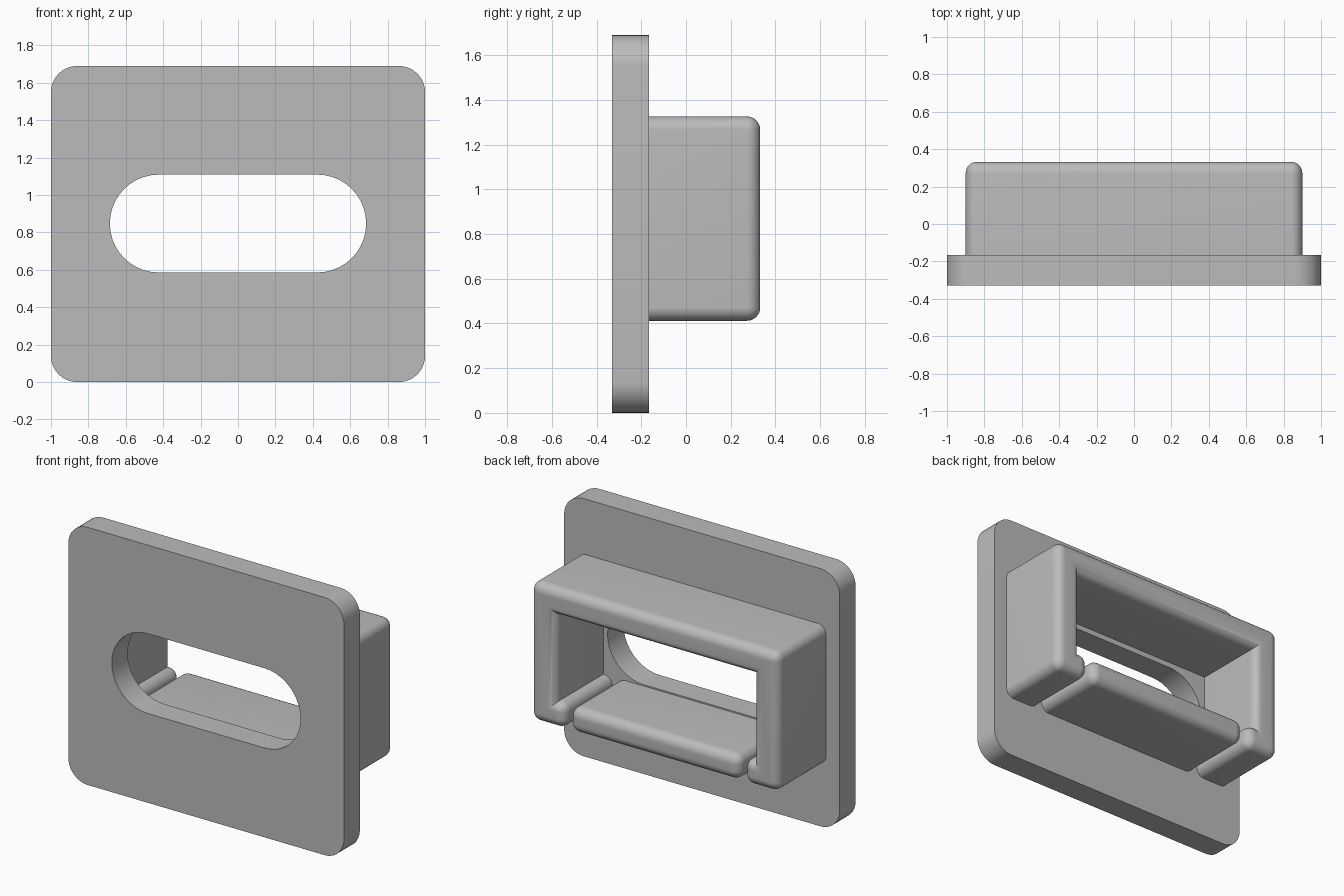
import bpy, bmesh, math
from mathutils import Vector

cube = bpy.data.objects.get("Cube")
if cube:
    bpy.data.objects.remove(cube)

grey = bpy.data.materials.new("mid_grey")
grey.use_nodes = True
colour = (0.5, 0.5, 0.5, 1)
grey.diffuse_color = colour
grey.node_tree.nodes["Principled BSDF"].inputs["Base Color"].default_value = colour

PLATE_FRONT, PLATE_BACK, REAR = -0.33, -0.165, 0.332
FILLET = 0.06


def outline(corners, radius, inset=0.0, steps=10):
    """Anticlockwise x-z outline with rounded convex corners, moved inward by inset."""
    points = []
    for i, corner in enumerate(corners):
        c = Vector(corner)
        into = (c - Vector(corners[i - 1])).normalized()
        out = (Vector(corners[(i + 1) % len(corners)]) - c).normalized()
        inward = Vector((-into.y, into.x)) + Vector((-out.y, out.x))
        if into.cross(out) < 0:
            points.append(c + inward * inset)
            continue
        centre, r = c + inward * radius, radius - inset
        for k in range(steps + 1):
            a = k / steps * math.pi / 2
            points.append(centre + r * (into * math.sin(a) - out * math.cos(a)))
    return points


def rectangle(half_width, bottom, top):
    return [(-half_width, bottom), (half_width, bottom), (half_width, top), (-half_width, top)]


def loft(name, layers, closed=False):
    """Join (outline, y) layers with quads; close the chain or cap both ends."""
    bm = bmesh.new()
    loops = [[bm.verts.new((p.x, y, p.y)) for p in pts] for pts, y in layers]
    pairs = list(zip(loops, loops[1:]))
    if closed:
        pairs.append((loops[-1], loops[0]))
    else:
        bm.faces.new(loops[0])
        bm.faces.new(loops[-1])
    for a, b in pairs:
        for i in range(len(a)):
            bm.faces.new((a[i - 1], a[i], b[i], b[i - 1]))
    bmesh.ops.remove_doubles(bm, verts=bm.verts, dist=0.0003)
    bmesh.ops.recalc_face_normals(bm, faces=bm.faces)
    mesh = bpy.data.meshes.new(name)
    bm.to_mesh(mesh)
    bm.free()
    mesh.materials.append(grey)
    obj = bpy.data.objects.new(name, mesh)
    bpy.context.collection.objects.link(obj)
    bpy.ops.object.select_all(action="DESELECT")
    obj.select_set(True)
    bpy.context.view_layer.objects.active = obj
    bpy.ops.object.shade_smooth_by_angle(angle=math.radians(30))
    return obj


def filleted_block(name, corners):
    """Extrude from the plate to the rear, rounding the rear rim."""
    layers = [(outline(corners, FILLET), PLATE_BACK)]
    for k in range(9):
        a = k / 8 * math.pi / 2
        inset = FILLET * 0.99 * (1 - math.cos(a))
        layers.append((outline(corners, FILLET, inset), REAR - FILLET * (1 - math.sin(a))))
    return loft(name, layers)


# Face plate with a rounded slot
plate = outline(rectangle(1.0, 0.0, 1.69), 0.14)
slot = outline(rectangle(0.685, 0.586, 1.109), 0.261)
loft("face_plate", [(plate, PLATE_FRONT), (plate, PLATE_BACK),
                    (slot, PLATE_BACK), (slot, PLATE_FRONT)], closed=True)

# Rear frame, open at the bottom with short inward lips
BOTTOM, TOP, LEDGE, CEILING = 0.412, 1.326, 0.577, 1.145
OUTER, WALL, LIP = 0.9, 0.715, 0.65
half = [(LIP, BOTTOM), (OUTER, BOTTOM), (OUTER, TOP)]
inner = [(WALL, CEILING), (WALL, LEDGE), (LIP, LEDGE)]
mirrored = [(-x, z) for x, z in reversed(half)]
mirrored_inner = [(-x, z) for x, z in reversed(inner)]
filleted_block("rear_frame", half + mirrored + mirrored_inner + inner)

# Loose bar between the lips
filleted_block("bottom_bar", rectangle(0.615, BOTTOM, LEDGE))
